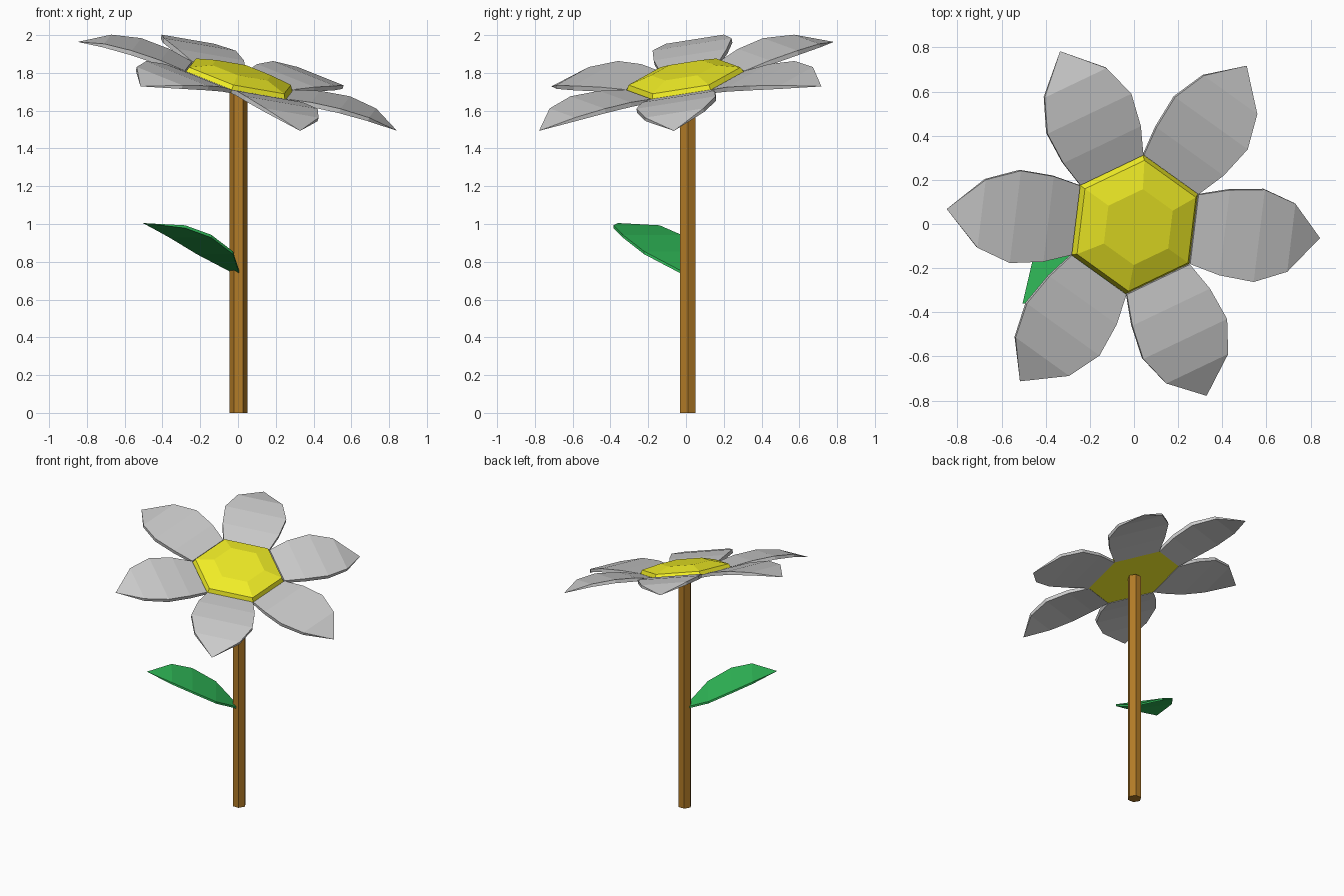
import bpy, bmesh, math
from mathutils import Matrix, Vector

if "Cube" in bpy.data.objects:
    bpy.data.objects.remove(bpy.data.objects["Cube"])


def material(name, rgb):
    m = bpy.data.materials.new(name)
    m.diffuse_color = (*rgb, 1)
    m.use_nodes = True
    m.node_tree.nodes["Principled BSDF"].inputs["Base Color"].default_value = m.diffuse_color
    return m


def finish(name, bm, matrix, mat=None):
    bmesh.ops.remove_doubles(bm, verts=bm.verts, dist=0.0005)
    bmesh.ops.recalc_face_normals(bm, faces=bm.faces)
    mesh = bpy.data.meshes.new(name)
    bm.to_mesh(mesh)
    bm.free()
    ob = bpy.data.objects.new(name, mesh)
    ob.matrix_world = matrix
    bpy.context.collection.objects.link(ob)
    if mat:
        mesh.materials.append(mat)
    return ob


def loft(rings):
    """Closed solid through rings of equal point count."""
    bm = bmesh.new()
    loops = [[bm.verts.new(p) for p in ring] for ring in rings]
    n = len(loops[0])
    for a, b in zip(loops, loops[1:]):
        for i in range(n):
            j = (i + 1) % n
            bm.faces.new((a[i], a[j], b[j], b[i]))
    bm.faces.new(loops[0])
    bm.faces.new(loops[-1])
    return bm


def blade(name, stations, matrix, mat=None):
    """Thin pointed blade along +x; stations are (distance, half width, height, thickness)."""
    rings = [[(s, -w, h), (s, w, h), (s, w, h - t), (s, -w, h - t)] for s, w, h, t in stations[:-1]]
    bm = loft(rings)
    bm.faces.ensure_lookup_table()
    bm.faces.remove(bm.faces[-1])
    s, _, h, _ = stations[-1]
    tip = bm.verts.new((s, 0, h))
    bm.verts.ensure_lookup_table()
    last = list(bm.verts)[-5:-1]
    for i in range(4):
        bm.faces.new((last[i], last[(i + 1) % 4], tip))
    return finish(name, bm, matrix, mat)


def hexagon(r, z, phase=0):
    return [(r * math.cos(phase + k * math.pi / 3), r * math.sin(phase + k * math.pi / 3), z) for k in range(6)]


brown = material("stem_brown", (0.45, 0.2, 0.02))
yellow = material("center_yellow", (0.9, 0.87, 0.02))
green = material("leaf_green", (0.03, 0.5, 0.1))

# Stem
finish("stem", loft([hexagon(0.0475, 0), hexagon(0.0475, 1.735)]), Matrix.Translation((0.003, 0.01, 0)), brown)

# Tilted flower head frame
axis_angle = math.radians(54.3)
axis = Vector((math.cos(axis_angle), math.sin(axis_angle), 0))
head = (Matrix.Translation((0, 0, 1.74)) @ Matrix.Rotation(math.radians(18), 4, axis)
        @ Matrix.Rotation(axis_angle, 4, 'Z'))

# Flower centre
p = math.pi / 6
finish("flower_center", loft([hexagon(0.322, 0.005, p), hexagon(0.302, 0.045, p), hexagon(0.175, 0.078, p)]),
       head, yellow)

# Petals
petal = [(0.279, 0.16, 0.022, 0.02), (0.415, 0.197, 0.048, 0.025), (0.575, 0.213, 0.06, 0.025),
         (0.73, 0.157, 0.045, 0.02), (0.88, 0, -0.012, 0)]
for k in range(6):
    blade(f"petal_{k + 1}", petal, head @ Matrix.Rotation(k * math.pi / 3, 4, 'Z'))

# Leaf
leaf = [(0, 0.015, 0.745, 0.015), (0.15, 0.165, 0.855, 0.015), (0.31, 0.19, 0.943, 0.015),
        (0.45, 0.15, 0.993, 0.015), (0.62, 0, 1.005, 0)]
blade("leaf", leaf, Matrix.Rotation(math.radians(215.5), 4, 'Z'), green)
